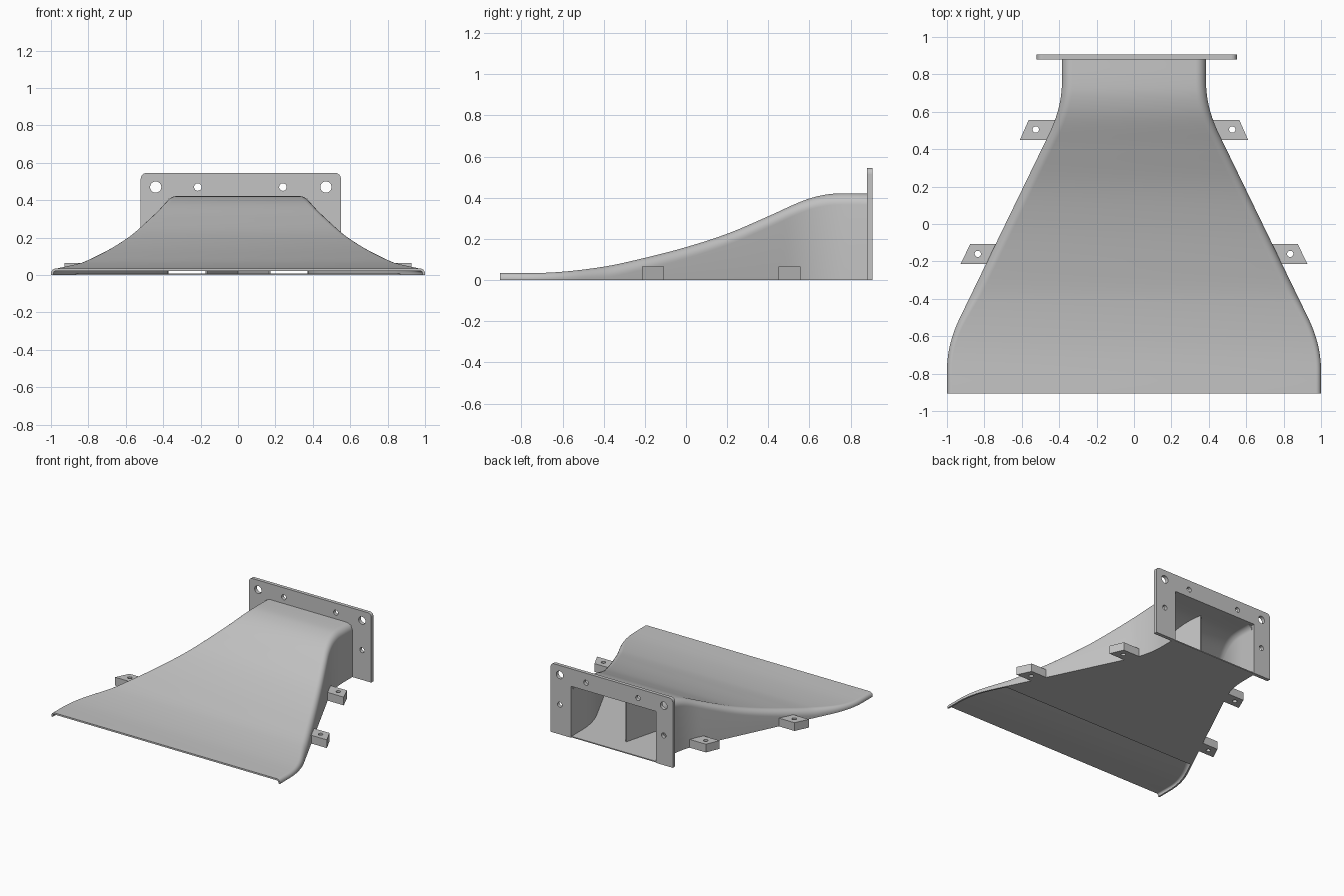
import bpy, bmesh, math
from math import sin, cos, pi, radians

cube = bpy.data.objects.get("Cube")
if cube:
    bpy.data.objects.remove(cube)

grey = bpy.data.materials.new("plain grey")
grey.use_nodes = True
COLOUR = (0.55, 0.55, 0.55, 1)
grey.diffuse_color = COLOUR
grey.node_tree.nodes["Principled BSDF"].inputs["Base Color"].default_value = COLOUR

FRONT, BACK, WALL = -0.905, 0.88, 0.013
ROOF = [(-0.905, 0.035), (-0.65, 0.037), (-0.4, 0.065), (-0.2, 0.108), (0, 0.16), (0.2, 0.225),
        (0.4, 0.31), (0.55, 0.378), (0.63, 0.405), (0.72, 0.42), (0.91, 0.42)]


def soft_ramp(t, d):
    """max(t, 0) with a rounded corner of half-width d"""
    if abs(t) < d:
        return (t + d) ** 2 / (4 * d)
    return max(t, 0)


def half_width(y):
    slope = 0.485
    return 1 - slope * (soft_ramp(y + 0.644, 0.14) - soft_ramp(y - 0.624, 0.14))


def roof_height(y):
    """smooth curve through the ROOF points"""
    n = len(ROOF)

    def tangent(i):
        if i in (0, n - 1):
            return 0
        (a, b), (c, d) = ROOF[i - 1], ROOF[i + 1]
        return (d - b) / (c - a)

    for i in range(n - 1):
        (y0, h0), (y1, h1) = ROOF[i], ROOF[i + 1]
        if y <= y1:
            s, k = (y - y0) / (y1 - y0), y1 - y0
            return (h0 * (1 + 2 * s) * (1 - s) ** 2 + h1 * s * s * (3 - 2 * s)
                    + k * s * (1 - s) * ((1 - s) * tangent(i) - s * tangent(i + 1)))
    return ROOF[-1][1]


def spread(a, b, n):
    return [a + (b - a) * i / n for i in range(n + 1)]


def loft(name, rows, thickness, offset):
    """skin a grid of points and give it a wall thickness"""
    bm = bmesh.new()
    grid = [[bm.verts.new(p) for p in row] for row in rows]
    for r, s in zip(grid, grid[1:]):
        for i in range(len(r) - 1):
            bm.faces.new((r[i], r[i + 1], s[i + 1], s[i]))
    mesh = bpy.data.meshes.new(name)
    bm.to_mesh(mesh)
    bm.free()
    ob = bpy.data.objects.new(name, mesh)
    bpy.context.collection.objects.link(ob)
    mesh.materials.append(grey)
    mod = ob.modifiers.new("thickness", "SOLIDIFY")
    mod.thickness, mod.offset = thickness, offset
    bpy.ops.object.select_all(action="DESELECT")
    ob.select_set(True)
    bpy.context.view_layer.objects.active = ob
    bpy.ops.object.modifier_apply(modifier=mod.name)
    bpy.ops.object.shade_smooth_by_angle(angle=radians(35))
    return ob


def circle(x, y, r):
    return [(x + r * cos(a), y + r * sin(a)) for a in spread(0, 2 * pi, 24)[:-1]]


def plate(name, outline, holes, thickness, location, upright=False):
    """flat plate with holes, centred on its thickness"""
    curve = bpy.data.curves.new(name, "CURVE")
    curve.dimensions, curve.fill_mode = "2D", "BOTH"
    curve.extrude = thickness / 2
    for loop in [outline] + holes:
        spline = curve.splines.new("POLY")
        spline.points.add(len(loop) - 1)
        for p, (x, y) in zip(spline.points, loop):
            p.co = (x, y, 0, 1)
        spline.use_cyclic_u = True
    temp = bpy.data.objects.new(name, curve)
    bpy.context.collection.objects.link(temp)
    dg = bpy.context.evaluated_depsgraph_get()
    mesh = bpy.data.meshes.new_from_object(temp.evaluated_get(dg))
    bpy.data.objects.remove(temp)
    bm = bmesh.new()
    bm.from_mesh(mesh)
    bmesh.ops.remove_doubles(bm, verts=bm.verts, dist=0.0001)
    bmesh.ops.recalc_face_normals(bm, faces=bm.faces)
    for f in bm.faces:
        f.smooth = False
    bm.to_mesh(mesh)
    bm.free()
    mesh.materials.clear()
    mesh.materials.append(grey)
    ob = bpy.data.objects.new(name, mesh)
    bpy.context.collection.objects.link(ob)
    ob.location = location
    if upright:
        ob.rotation_euler.x = pi / 2
    return ob


# Flaring hood: an inverted U section with rounded shoulders
def section(y):
    w, h = half_width(y), roof_height(y)
    r = min(0.055, 0.8 * h)
    arc = [(w - r + r * cos(a), h - r + r * sin(a)) for a in spread(0, pi / 2, 8)]
    right = [(w, 0)] + arc
    pts = right + [(-x, z) for x, z in reversed(right)]
    return [(x, y, z) for x, z in pts]


loft("hood", [section(y) for y in reversed(spread(FRONT, BACK, 80))], WALL, -1)

# Thin floor, leaving the front lip open underneath
side = [(half_width(y) - 0.006, y) for y in spread(-0.4, 0.9, 50)]
side = [(min(x, 0.371) if y > BACK else x, y) for x, y in side]
plate("floor", side + [(-x, y) for x, y in reversed(side)], [], 0.008, (0, 0, 0.004))

# Two splitter vanes meeting in a V near the outlet
for label, s in (("left", 1), ("right", -1)):
    rows = [[(s * 0.17 * (0.75 - y) / 0.65, y, z) for z in (0.004, roof_height(y) - 0.007)]
            for y in spread(0.1, 0.75, 20)]
    loft(label + "_vane", rows, 0.008, 0)

# Mounting flange around the outlet
R, TOP, LEFT, RIGHT = 0.03, 0.545, 0.55, -0.52
corners = [(LEFT - R + R * cos(a), TOP - R + R * sin(a)) for a in spread(0, pi / 2, 6)]
corners += [(RIGHT + R + R * cos(a), TOP - R + R * sin(a)) for a in spread(pi / 2, pi, 6)]
arch = [(LEFT, 0)] + corners + [(RIGHT, 0), (-0.372, 0), (-0.372, 0.407), (0.372, 0.407), (0.372, 0)]
bolts = [circle(x, 0.47, 0.03) for x in (-0.44, 0.47)]
bolts += [circle(x, z, 0.02) for x, z in ((-0.215, 0.47), (0.24, 0.47), (-0.44, 0.235), (0.47, 0.235))]
plate("outlet_flange", arch, bolts, 0.028, (0, BACK + 0.013, 0), upright=True)

# Side fixing lugs
for label, y0, y1, x0, x1, hole in (("rear", 0.45, 0.557, 0.61, 0.563, (0.525, 0.505)),
                                    ("front", -0.213, -0.106, 0.927, 0.875, (0.835, -0.16))):
    for hand, s in (("left", 1), ("right", -1)):
        inner0, inner1 = half_width(y0) - 0.008, half_width(y1) - 0.008
        shape = [(s * inner0, y0), (s * x0, y0), (s * x1, y1), (s * inner1, y1)]
        plate(f"{label}_{hand}_lug", shape, [circle(s * hole[0], hole[1], 0.017)],
              0.065, (0, 0, 0.0325))
